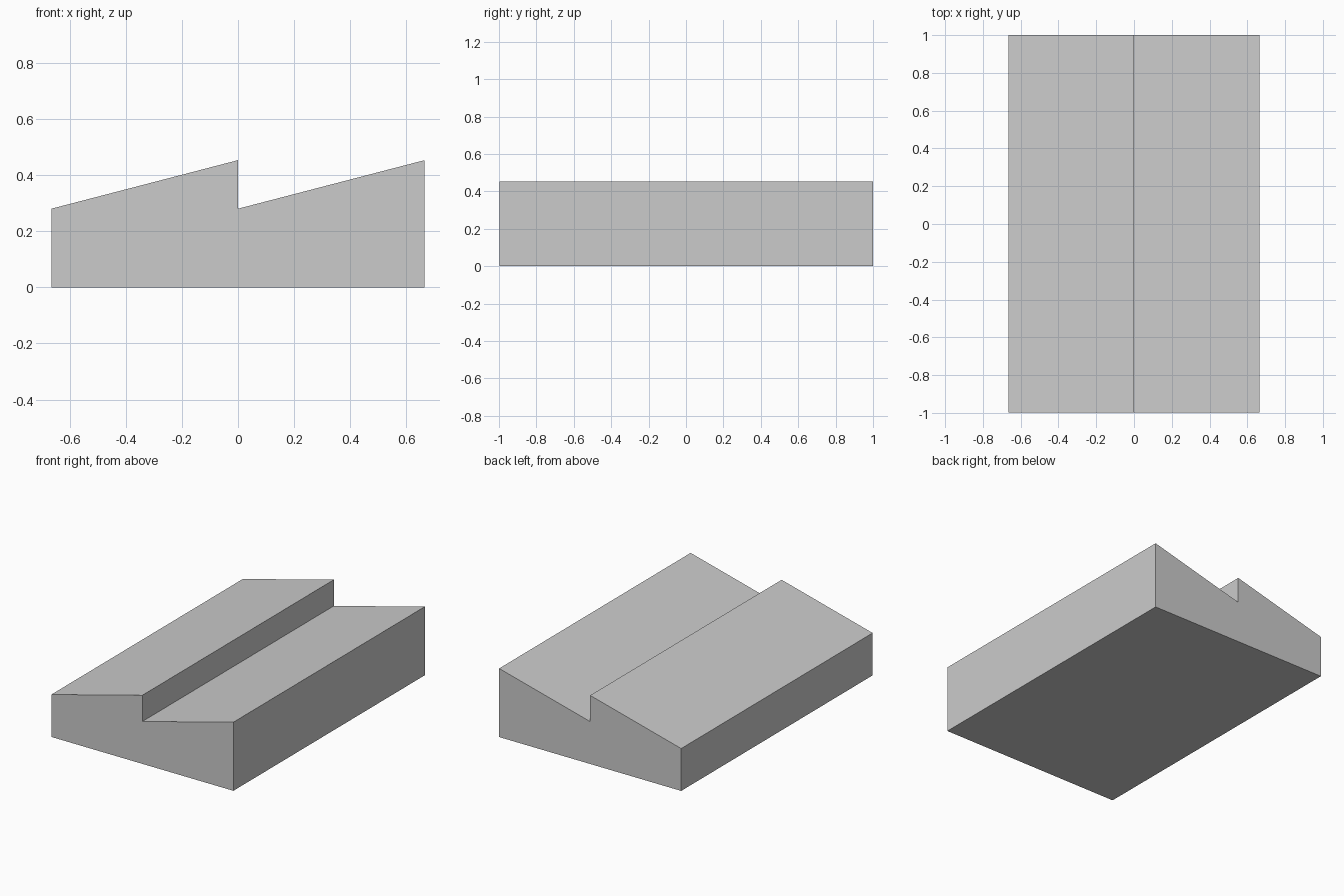
import bpy, bmesh

if "Cube" in bpy.data.objects:
    bpy.data.objects.remove(bpy.data.objects["Cube"])

HALF_W = 0.665
FRONT, BACK = -0.998, 1.0
EAVE, RIDGE = 0.28, 0.453


def make_object(name, bm):
    mesh = bpy.data.meshes.new(name)
    bm.to_mesh(mesh)
    bm.free()
    obj = bpy.data.objects.new(name, mesh)
    bpy.context.collection.objects.link(obj)
    return obj


# Factory hall: sawtooth profile extruded front to back
profile = [(-HALF_W, 0), (HALF_W, 0), (HALF_W, RIDGE),
           (0, EAVE), (0, RIDGE), (-HALF_W, EAVE)]
bm = bmesh.new()
face = bm.faces.new([bm.verts.new((x, FRONT, z)) for x, z in profile])
ext = bmesh.ops.extrude_face_region(bm, geom=[face], use_keep_orig=True)
new_verts = [g for g in ext["geom"] if isinstance(g, bmesh.types.BMVert)]
bmesh.ops.translate(bm, verts=new_verts, vec=(0, BACK - FRONT, 0))
bmesh.ops.recalc_face_normals(bm, faces=bm.faces)
make_object("sawtooth_hall", bm)

# Loading door: flat panel just in front of the wall
bm = bmesh.new()
bm.faces.new([bm.verts.new((x, -1.0, z)) for x, z in
              [(-0.134, 0.007), (0.134, 0.007), (0.134, 0.22), (-0.134, 0.22)]])
make_object("loading_door", bm)
